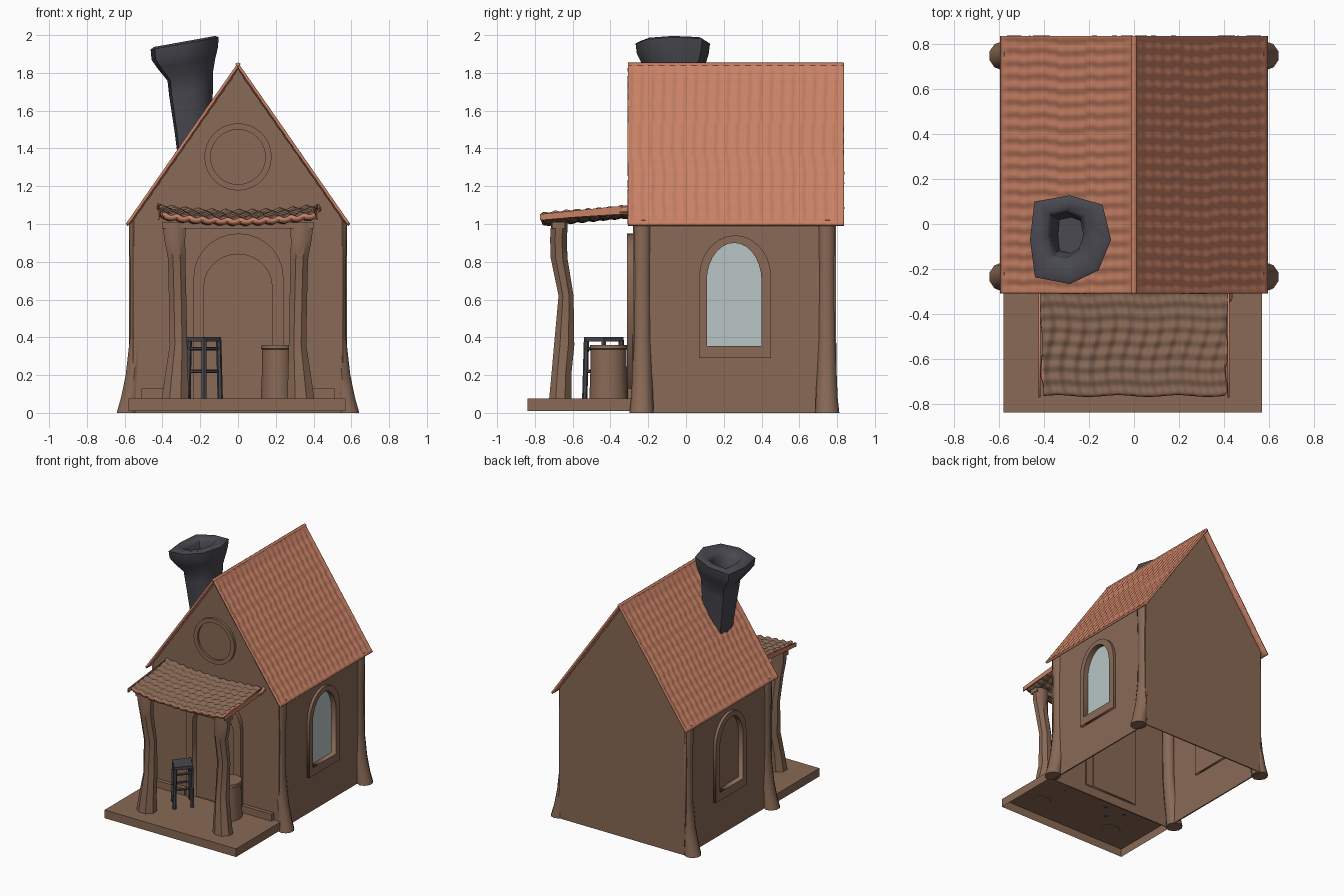
import bpy, bmesh, math, random
from mathutils import Matrix, Vector

if "Cube" in bpy.data.objects:
    bpy.data.objects.remove(bpy.data.objects["Cube"])

random.seed(4)


def material(name, rgb):
    m = bpy.data.materials.new(name)
    m.diffuse_color = (*rgb, 1)
    m.use_nodes = True
    m.node_tree.nodes["Principled BSDF"].inputs["Base Color"].default_value = m.diffuse_color
    return m


BROWN = material("brown wood", (0.248, 0.142, 0.092))
TILE = material("terracotta tile", (0.58, 0.22, 0.13))
SLATE = material("dark slate", (0.065, 0.065, 0.08))
GLASS = material("pale glass", (0.48, 0.56, 0.56))


def add(name, mesh, *mats):
    ob = bpy.data.objects.new(name, mesh)
    bpy.context.collection.objects.link(ob)
    for m in mats:
        mesh.materials.append(m)
    return ob


def finish(name, bm, mat, smooth=None):
    bmesh.ops.recalc_face_normals(bm, faces=bm.faces)
    me = bpy.data.meshes.new(name)
    bm.to_mesh(me)
    bm.free()
    if smooth:
        me.shade_smooth()
        me.set_sharp_from_angle(angle=math.radians(smooth))
    return add(name, me, mat)


def box(name, lo, hi, mat, open_bottom=False):
    bm = bmesh.new()
    bmesh.ops.create_cube(bm, size=1)
    for v in bm.verts:
        v.co = Vector([lo[i] + (v.co[i] + 0.5) * (hi[i] - lo[i]) for i in range(3)])
    if open_bottom:
        bm.normal_update()
        bmesh.ops.delete(bm, geom=[f for f in bm.faces if f.normal.z < -0.5], context='FACES')
    return finish(name, bm, mat)


def loft(name, rings, sides, mat, lumps=None, tilt=0.0, phase=0.5, smooth=40):
    """Skin rings of (x, y, z, radius x, radius y); tilt slopes rings along x."""
    bm = bmesh.new()
    lumps = lumps or [1] * sides
    loops = []
    for x, y, z, rx, ry in rings:
        loop = []
        for k in range(sides):
            a = 2 * math.pi * (k + phase) / sides
            dx, dy = rx * lumps[k] * math.cos(a), ry * lumps[k] * math.sin(a)
            loop.append(bm.verts.new((x + dx, y + dy, z + tilt * dx)))
        loops.append(loop)
    for a, b in zip(loops, loops[1:]):
        for k in range(sides):
            j = (k + 1) % sides
            bm.faces.new((a[k], a[j], b[j], b[k]))
    bm.faces.new(loops[0][::-1])
    bm.faces.new(loops[-1])
    return finish(name, bm, mat, smooth)


def rod(name, a, b, r, mat):
    a, b = Vector(a), Vector(b)
    rot = (b - a).to_track_quat('Z', 'Y').to_matrix().to_4x4()
    bm = bmesh.new()
    bmesh.ops.create_cone(bm, cap_ends=True, segments=6, radius1=r, radius2=r,
                          depth=(b - a).length, matrix=Matrix.Translation((a + b) / 2) @ rot)
    return finish(name, bm, mat)


# Drawing planes for flat panels: (across, up) mapped to the front or the side
def front(y):
    return Matrix(((1, 0, 0, 0), (0, 0, -1, y), (0, 1, 0, 0), (0, 0, 0, 1)))


def side(x):
    return Matrix(((0, 0, 1, x), (1, 0, 0, 0), (0, 1, 0, 0), (0, 0, 0, 1)))


def panel(name, outlines, plane, depth, mat):
    """Flat panel from closed outlines; inner outlines become holes."""
    cu = bpy.data.curves.new(name, 'CURVE')
    cu.dimensions, cu.fill_mode, cu.extrude = '2D', 'BOTH', depth / 2
    for pts in outlines:
        s = cu.splines.new('POLY')
        s.points.add(len(pts) - 1)
        for p, (x, y) in zip(s.points, pts):
            p.co = (x, y, 0, 1)
        s.use_cyclic_u = True
    tmp = bpy.data.objects.new("tmp", cu)
    bpy.context.collection.objects.link(tmp)
    dg = bpy.context.evaluated_depsgraph_get()
    me = bpy.data.meshes.new_from_object(tmp.evaluated_get(dg))
    bpy.data.objects.remove(tmp)
    me.materials.clear()
    me.transform(plane)
    return add(name, me, mat)


def arch(x0, x1, z0, spring, top, n=14):
    c, r = (x0 + x1) / 2, (x1 - x0) / 2
    curve = [(c + r * math.cos(math.pi * i / n), spring + (top - spring) * math.sin(math.pi * i / n))
             for i in range(n + 1)]
    return [(x0, z0), (x1, z0)] + curve


def circle(cx, cz, r, n=32):
    return [(cx + r * math.cos(2 * math.pi * i / n), cz + r * math.sin(2 * math.pi * i / n))
            for i in range(n)]


# House walls: open-bottomed shell with door and window openings
gable = [(-0.55, 0), (0.55, 0), (0.55, 1.04), (0, 1.825), (-0.55, 1.04)]
door_out, door_in = arch(-0.235, 0.24, 0.07, 0.72, 0.95), arch(-0.18, 0.18, 0.07, 0.67, 0.84)
win_out, win_in = arch(0.07, 0.45, 0.29, 0.72, 0.94), arch(0.11, 0.40, 0.355, 0.70, 0.90)
panel("front_wall", [gable, door_in], front(-0.275), 0.01, BROWN)
panel("back_wall", [gable], front(0.79), 0.01, BROWN)
wall = [(-0.28, 0), (0.795, 0), (0.795, 1.04), (-0.28, 1.04)]
for s, label, pane in ((1, "right", GLASS), (-1, "left", BROWN)):
    panel(label + "_wall", [wall, win_in], side(s * 0.55), 0.01, BROWN)
    panel(label + "_window_frame", [win_out, win_in], side(s * 0.552), 0.05, BROWN)
    panel(label + "_window_pane", [win_in], side(s * 0.533), 0.006, pane)

# Door and round gable window
panel("door_frame", [door_out, door_in], front(-0.285), 0.055, BROWN)
panel("door", [door_in], front(-0.255), 0.008, BROWN)
panel("round_window_frame", [circle(0, 1.355, 0.178), circle(0, 1.355, 0.145)],
      front(-0.285), 0.03, BROWN)
panel("round_window_pane", [circle(0, 1.355, 0.145)], front(-0.281), 0.006, BROWN)

# Corner posts flaring outward at the foot
for s in (-1, 1):
    for y, f in ((-0.232, -1), (0.745, 1)):
        loft("corner_post", [(s * 0.585, y + 0.003 * f, 0, 0.06, 0.064),
                             (s * 0.57, y, 0.08, 0.052, 0.058),
                             (s * 0.55, y, 0.2, 0.047, 0.053),
                             (s * 0.53, y, 0.4, 0.044, 0.05),
                             (s * 0.527, y, 0.75, 0.046, 0.048),
                             (s * 0.535, y, 1.02, 0.046, 0.05)], 10, BROWN)

# Porch floor, skirting and wavy posts
box("porch_floor", (-0.58, -0.838, 0.01), (0.57, -0.275, 0.075), BROWN, open_bottom=True)
for s in (-1, 1):
    xs = sorted((s * 0.25, s * 0.51))
    box("skirting", (xs[0], -0.31, 0.07), (xs[1], -0.275, 0.13), BROWN)
    loft("porch_post", [(s * 0.333, -0.665, 0.07, 0.078, 0.065),
                        (s * 0.325, -0.66, 0.2, 0.066, 0.057),
                        (s * 0.315, -0.645, 0.36, 0.05, 0.058),
                        (s * 0.32, -0.635, 0.62, 0.05, 0.043),
                        (s * 0.325, -0.672, 0.82, 0.05, 0.048),
                        (s * 0.335, -0.675, 0.92, 0.06, 0.048),
                        (s * 0.337, -0.67, 1.01, 0.068, 0.048)], 8, BROWN)


# Rippled roof sheets; the last material colours the rim
def sheet(name, fn, nu, nv, thick, mats):
    bm = bmesh.new()
    g = [[bm.verts.new(fn(i / nu, j / nv)) for j in range(nv + 1)] for i in range(nu + 1)]
    for i in range(nu):
        for j in range(nv):
            bm.faces.new((g[i][j], g[i + 1][j], g[i + 1][j + 1], g[i][j + 1]))
    bm.normal_update()
    if sum(f.normal.z for f in bm.faces) < 0:
        bmesh.ops.reverse_faces(bm, faces=bm.faces)
    me = bpy.data.meshes.new(name)
    bm.to_mesh(me)
    bm.free()
    me.shade_smooth()
    me.set_sharp_from_angle(angle=math.radians(35))
    ob = add(name, me, *mats)
    mod = ob.modifiers.new("thickness", 'SOLIDIFY')
    mod.thickness, mod.offset, mod.material_offset_rim = thick, -1, len(mats) - 1
    return ob


shift = [random.uniform(-0.15, 0.15) for _ in range(12)]
for s in (-1, 1):
    def slope(u, v, s=s):
        course = min(int(u * 14 + 1e-6), 13)
        depth = 0.005 * (u * 14 - course) + 0.003 * (1 - math.cos(2 * math.pi * (v * 20 + shift[course % 12])))
        depth *= min(1, 12 * (1 - u), 20 * u, 0.15 + 30 * v, 0.15 + 30 * (1 - v))
        return (s * (0.595 * (1 - u) - 0.82 * depth), -0.308 + 1.143 * v, 1.0 + 0.855 * u - 0.57 * depth)
    sheet("main_roof", slope, 56, 160, 0.016, [TILE])


def awning(u, v):
    x = (2 * v - 1) * (0.402 + 0.025 * u * u)
    sag = 0.03 * (1 - (2 * v - 1) ** 2)
    z = 1.055 + 0.045 * u - sag + 0.004 * math.sin(2 * math.pi * u * 8.5) \
        + 0.006 * math.sin(2 * math.pi * (v * 12 + 0.3 * math.sin(7 * u)))
    return (x, -0.765 + 0.49 * u + 0.004 * math.sin(v * 19), z)


sheet("porch_roof", awning, 48, 96, 0.03, [BROWN, TILE])
verge = [(-0.772, 1.02), (-0.6, 1.035), (-0.3, 1.055), (-0.3, 1.1), (-0.6, 1.07), (-0.772, 1.052)]
for s in (-1, 1):
    panel("porch_roof_verge", [verge], side(s * 0.42), 0.008, TILE)
box("porch_beam", (-0.4, -0.71, 0.975), (0.4, -0.64, 1.01), BROWN)

# Crooked squarish chimney with a flared, hollow top
loft("chimney", [(-0.235, -0.06, 1.32, 0.08, 0.085), (-0.24, -0.06, 1.5, 0.098, 0.1),
                 (-0.25, -0.06, 1.7, 0.118, 0.115), (-0.255, -0.06, 1.78, 0.122, 0.125),
                 (-0.275, -0.065, 1.85, 0.155, 0.17), (-0.285, -0.07, 1.9, 0.178, 0.19),
                 (-0.285, -0.07, 1.955, 0.183, 0.197), (-0.285, -0.07, 1.966, 0.165, 0.178),
                 (-0.295, -0.06, 1.955, 0.1, 0.125), (-0.3, -0.05, 1.93, 0.075, 0.1),
                 (-0.28, -0.05, 1.78, 0.06, 0.08)], 8, SLATE,
     lumps=[1, 1.12, 1, 1.22, 0.97, 1.2, 1, 0.98], tilt=0.18, phase=0, smooth=55)

# Stool turned cornerwise
cx, cy = -0.18, -0.435
loft("stool_seat", [(cx, cy, 0.378, 0.09, 0.105), (cx, cy, 0.402, 0.09, 0.105)], 4, SLATE, phase=0)
legs = [(0.078, 0), (0, 0.092), (-0.078, 0), (0, -0.092)]
for i, (dx, dy) in enumerate(legs):
    rod("stool_leg", (cx + dx * 1.1, cy + dy * 1.1, 0.072), (cx + dx, cy + dy, 0.385), 0.014, SLATE)
    ex, ey = legs[(i + 1) % 4]
    for z in (0.22, 0.34):
        rod("stool_rung", (cx + dx, cy + dy, z), (cx + ex, cy + ey, z), 0.01, SLATE)

# Tree-stump barrel
loft("barrel", [(0.21, -0.41, 0.07, 0.092, 0.102), (0.21, -0.41, 0.2, 0.086, 0.097),
                (0.21, -0.41, 0.335, 0.084, 0.095), (0.21, -0.41, 0.34, 0.09, 0.1),
                (0.21, -0.41, 0.36, 0.088, 0.098)], 14, BROWN)
